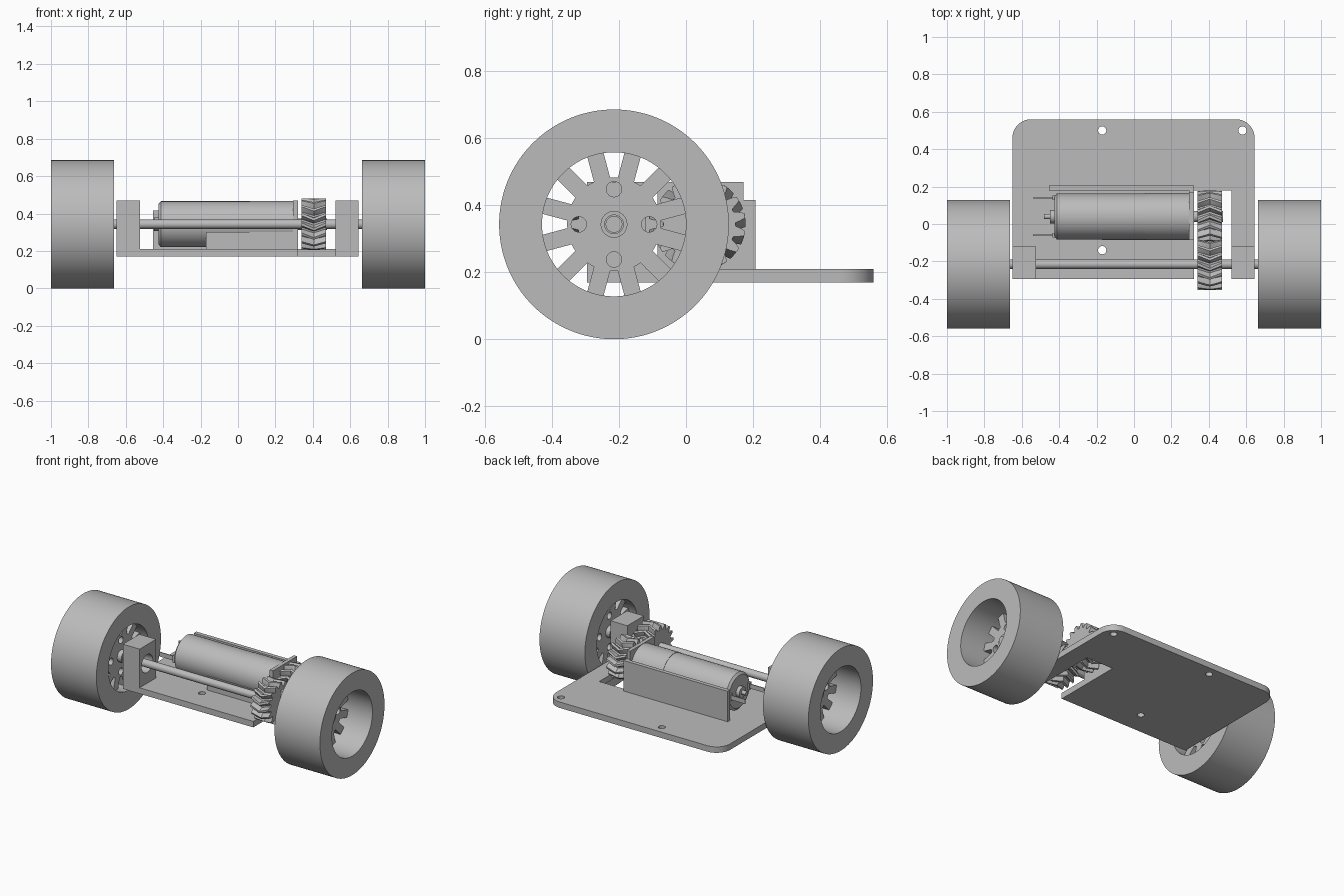
import bpy, bmesh, math
from mathutils import Matrix, Vector

default = bpy.data.objects.get("Cube")
if default:
    bpy.data.objects.remove(default, do_unlink=True)

grey = bpy.data.materials.new("plain_grey")
grey.use_nodes = True
colour = (0.5, 0.5, 0.5, 1)
grey.diffuse_color = colour
grey.node_tree.nodes["Principled BSDF"].inputs["Base Color"].default_value = colour

AXLE_Y, MOTOR_Y, MID_Z = -0.215, 0.04, 0.343
FLOOR, TOP = 0.17, 0.21


def finish(name, bm, smooth=True):
    bmesh.ops.recalc_face_normals(bm, faces=bm.faces)
    mesh = bpy.data.meshes.new(name)
    bm.to_mesh(mesh)
    bm.free()
    mesh.materials.append(grey)
    obj = bpy.data.objects.new(name, mesh)
    bpy.context.collection.objects.link(obj)
    if smooth:
        activate(obj)
        bpy.ops.object.shade_smooth_by_angle(angle=math.radians(30))
    return obj


def activate(obj):
    bpy.ops.object.select_all(action="DESELECT")
    obj.select_set(True)
    bpy.context.view_layer.objects.active = obj


def box(name, x, y, z):
    bm = bmesh.new()
    bmesh.ops.create_cube(bm, size=1)
    for v in bm.verts:
        v.co = Vector([(a + b) / 2 + c * (b - a) for c, (a, b) in zip(v.co, (x, y, z))])
    return finish(name, bm, False)


def lathe(name, profile, y, z=MID_Z, steps=64, closed=False):
    """Turn (x, radius) points about a line along x."""
    bm = bmesh.new()
    rings = []
    for x, r in profile:
        rings.append([bm.verts.new((x, y + r * math.cos(2 * math.pi * i / steps),
                                    z + r * math.sin(2 * math.pi * i / steps)))
                      for i in range(steps)])
    pairs = list(zip(rings, rings[1:]))
    if closed:
        pairs.append((rings[-1], rings[0]))
    else:
        bm.faces.new(rings[0])
        bm.faces.new(rings[-1])
    for a, b in pairs:
        for i in range(steps):
            j = (i + 1) % steps
            bm.faces.new((a[i], a[j], b[j], b[i]))
    return finish(name, bm)


def rod(name, x0, x1, r, y, z=MID_Z, steps=32):
    return lathe(name, [(x0, r), (x1, r)], y, z, steps)


def cut(obj, cutters):
    for cutter in cutters:
        mod = obj.modifiers.new("hole", "BOOLEAN")
        mod.operation = "DIFFERENCE"
        mod.solver = "EXACT"
        mod.object = cutter
        activate(obj)
        bpy.ops.object.modifier_apply(modifier=mod.name)
        bpy.data.objects.remove(cutter, do_unlink=True)
    activate(obj)
    bpy.ops.object.shade_smooth_by_angle(angle=math.radians(30))


def upright_pin(x, y, r):
    bm = bmesh.new()
    bmesh.ops.create_cone(bm, cap_ends=True, segments=24, radius1=r, radius2=r, depth=0.2,
                          matrix=Matrix.Translation((x, y, FLOOR)))
    return finish("hole_cutter", bm)


# Base plate: rounded back corners and an open notch below the gears
def corner(cx, cy, r, start):
    return [(cx + r * math.cos(math.radians(start + a)), cy + r * math.sin(math.radians(start + a)))
            for a in range(0, 91, 9)]


front, back, left, right = -0.295, 0.56, 0.645, -0.65
outline = [(right, front), (0.32, front), (0.32, 0.18), (0.52, 0.18), (0.52, front), (left, front)]
outline += corner(left - 0.1, back - 0.1, 0.1, 0) + corner(right + 0.1, back - 0.1, 0.1, 90)
bm = bmesh.new()
face = bm.faces.new([bm.verts.new((x, y, FLOOR)) for x, y in outline])
side = bmesh.ops.extrude_face_region(bm, geom=[face])
bmesh.ops.translate(bm, vec=(0, 0, TOP - FLOOR),
                    verts=[g for g in side["geom"] if isinstance(g, bmesh.types.BMVert)])
plate = finish("base_plate", bm)
cut(plate, [upright_pin(x, y, 0.022) for x, y in ((-0.17, 0.5), (0.58, 0.5), (-0.17, -0.14))])

# Axle brackets with bearing holes
for name, x in (("right_bracket", (right, -0.525)), ("left_bracket", (0.52, left))):
    bracket = box(name, x, (front, -0.12), (TOP, 0.47))
    cut(bracket, [rod("hole_cutter", x[0] - 0.1, x[1] + 0.1, 0.06, AXLE_Y)])

# Axle
rod("axle", -0.86, 0.86, 0.025, AXLE_Y)

# Wheels: broad tyre, recessed hub disc, spokes and collar
for name, s in (("right", -1), ("left", 1)):
    lathe(name + "_tyre", [(s * 0.6625, 0.215), (s * 0.6625, 0.343), (s, 0.343), (s, 0.215)],
          AXLE_Y, steps=128, closed=True)
    inner, outer = 0.72, 0.82
    hub = rod(name + "_hub", s * inner, s * outer, 0.14, AXLE_Y, steps=64)
    cutters = []
    for i in range(4):
        a = i * math.pi / 2
        cutters.append(rod("hole_cutter", s * 0.65, s * 0.9, 0.023,
                           AXLE_Y + 0.105 * math.cos(a), MID_Z + 0.105 * math.sin(a), 24))
    cut(hub, cutters)
    lathe(name + "_collar", [(s * 0.69, 0.028), (s * 0.69, 0.04), (s * 0.85, 0.04), (s * 0.85, 0.028)],
          AXLE_Y, steps=32, closed=True)
    bm = bmesh.new()
    for i in range(12):
        turn = Matrix.Rotation(math.radians(15 + 30 * i), 4, "X")
        place = (Matrix.Translation((s * (inner + outer) / 2, AXLE_Y, MID_Z)) @ turn
                 @ Matrix.Translation((0, 0.177, 0)) @ Matrix.Diagonal((outer - inner, 0.086, 0.05, 1)))
        bmesh.ops.create_cube(bm, size=1, matrix=place)
    finish(name + "_spokes", bm, False)


# Herringbone gears
def gear(name, y, twist, phase, teeth=16, x0=0.34, x1=0.47, layers=8):
    bm = bmesh.new()
    shape = ((-0.38, 0.108), (-0.27, 0.122), (-0.13, 0.138), (0.13, 0.138), (0.27, 0.122), (0.38, 0.108))
    rings = []
    for k in range(layers + 1):
        t = k / layers
        swing = twist * (1 - abs(2 * t - 1)) + phase
        ring = []
        for i in range(teeth):
            for offset, r in shape:
                a = 2 * math.pi * (i + offset) / teeth + swing
                ring.append(bm.verts.new((x0 + t * (x1 - x0), y + r * math.cos(a), MID_Z + r * math.sin(a))))
        rings.append(ring)
    n = len(rings[0])
    for a, b in zip(rings, rings[1:]):
        for i in range(n):
            bm.faces.new((a[i], a[(i + 1) % n], b[(i + 1) % n], b[i]))
    bm.faces.new(rings[0])
    bm.faces.new(rings[-1])
    return finish(name, bm)


gear("axle_gear", AXLE_Y, 0.2, 0)
gear("motor_gear", MOTOR_Y, -0.2, math.pi / 16)

# Motor mount: back wall, end plate and low front rest
box("motor_back_wall", (-0.455, 0.32), (0.18, 0.207), (TOP, 0.415))
box("motor_end_plate", (0.295, 0.32), (-0.085, 0.172), (TOP, 0.47))
box("motor_end_plate_web", (0.295, 0.32), (0.172, 0.18), (TOP, 0.415))
box("motor_front_rest", (-0.17, 0.295), (-0.085, -0.05), (TOP, 0.3))

# Motor: gearbox, can, rear boss, shafts and terminals
rod("motor_gearbox", 0.062, 0.3, 0.125, MOTOR_Y, steps=64)
lathe("motor_can", [(-0.425, 0.108), (-0.412, 0.123), (0.062, 0.123)], MOTOR_Y)
rod("motor_rear_boss", -0.45, -0.42, 0.036, MOTOR_Y)
rod("motor_rear_shaft", -0.48, -0.44, 0.014, MOTOR_Y, steps=16)
rod("motor_drive_shaft", 0.3, 0.475, 0.03, MOTOR_Y)
for name, y in (("back_terminal", MOTOR_Y + 0.1), ("front_terminal", MOTOR_Y - 0.1)):
    box(name, (-0.54, -0.41), (y - 0.003, y + 0.003), (MID_Z - 0.015, MID_Z + 0.015))
    box(name + "_base", (-0.435, -0.41), (y - 0.012, y + 0.012), (MID_Z - 0.025, MID_Z + 0.025))
